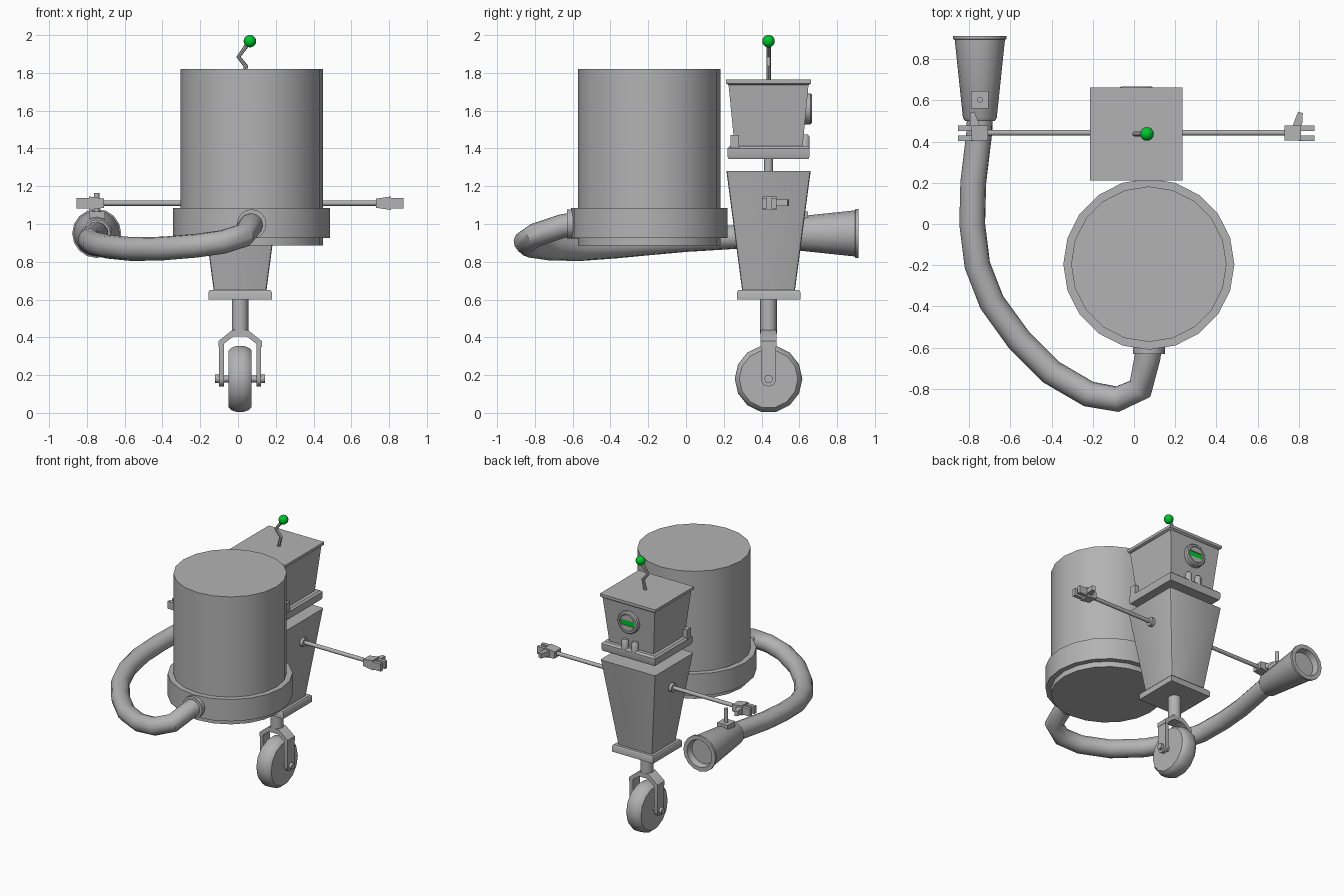
import bpy, bmesh, math
from mathutils import Vector, Matrix

if "Cube" in bpy.data.objects:
    bpy.data.objects.remove(bpy.data.objects["Cube"])

def material(name, rgb):
    m = bpy.data.materials.new(name)
    m.diffuse_color = (*rgb, 1)
    m.use_nodes = True
    m.node_tree.nodes["Principled BSDF"].inputs["Base Color"].default_value = m.diffuse_color
    return m

GREY = material("grey metal", (0.45, 0.45, 0.45))
GREEN = material("bright green", (0.0, 0.55, 0.03))
CX, CY = 0.011, 0.437          # centre line of the robot

def finish(name, bm, mat=GREY, angle=40):
    bmesh.ops.recalc_face_normals(bm, faces=bm.faces)
    me = bpy.data.meshes.new(name)
    bm.to_mesh(me)
    bm.free()
    ob = bpy.data.objects.new(name, me)
    bpy.context.collection.objects.link(ob)
    me.materials.append(mat)
    bpy.ops.object.select_all(action='DESELECT')
    ob.select_set(True)
    bpy.context.view_layer.objects.active = ob
    bpy.ops.object.shade_smooth_by_angle(angle=math.radians(angle))
    return ob

def lathe(name, profile, origin, axis=(0, 0, 1), n=16, mat=GREY):
    """Turn (radius, height) points about an axis, closing both ends."""
    bm = bmesh.new()
    rot = Vector(axis).to_track_quat('Z', 'Y')
    rings = []
    for r, h in profile:
        rings.append([bm.verts.new(rot @ Vector((r * math.cos(2 * math.pi * i / n),
                      r * math.sin(2 * math.pi * i / n), h)) + Vector(origin)) for i in range(n)])
    for a, b in zip(rings, rings[1:]):
        for i in range(n):
            bm.faces.new((a[i], a[(i + 1) % n], b[(i + 1) % n], b[i]))
    bm.faces.new(rings[0])
    bm.faces.new(rings[-1])
    return finish(name, bm, mat)

def rod(name, a, b, r, n=12):
    d = Vector(b) - Vector(a)
    return lathe(name, [(r, 0), (r, d.length)], a, d, n)

def box(name, x, y, z, mat=GREY):
    bm = bmesh.new()
    bmesh.ops.create_cube(bm, size=1)
    for v in bm.verts:
        v.co = [(s[0] + s[1]) / 2 + c * (s[1] - s[0]) for c, s in zip(v.co, (x, y, z))]
    return finish(name, bm, mat)

def taper(name, sections, bevel=0):
    """Square tower from (half width, z) sections on the robot centre line."""
    bm = bmesh.new()
    rings = [[bm.verts.new((CX + sx * h, CY + sy * h, z))
              for sx, sy in ((-1, -1), (1, -1), (1, 1), (-1, 1))] for h, z in sections]
    side = []
    for a, b in zip(rings, rings[1:]):
        for i in range(4):
            bm.faces.new((a[i], a[(i + 1) % 4], b[(i + 1) % 4], b[i]))
            side.append(bm.edges.get((a[i], b[i])))
    bm.faces.new(rings[0])
    bm.faces.new(rings[-1])
    if bevel:
        bmesh.ops.bevel(bm, geom=side, offset=bevel, segments=2, affect='EDGES', profile=0.5)
    return finish(name, bm)

def prism(name, pts, lo, hi, place):
    """Extrude a 2D outline from lo to hi; place(u, v, w) gives the 3D point."""
    bm = bmesh.new()
    a = [bm.verts.new(place(u, v, lo)) for u, v in pts]
    b = [bm.verts.new(place(u, v, hi)) for u, v in pts]
    n = len(pts)
    for i in range(n):
        bm.faces.new((a[i], a[(i + 1) % n], b[(i + 1) % n], b[i]))
    bm.faces.new(a)
    bm.faces.new(b)
    return finish(name, bm)

def tube(name, pts, r, res=4):
    cu = bpy.data.curves.new(name, 'CURVE')
    cu.dimensions = '3D'
    cu.bevel_depth, cu.bevel_resolution, cu.use_fill_caps = r, res, True
    sp = cu.splines.new('POLY')
    sp.points.add(len(pts) - 1)
    for p, co in zip(sp.points, pts):
        p.co = (*co, 1)
    tmp = bpy.data.objects.new("path", cu)
    bpy.context.collection.objects.link(tmp)
    me = bpy.data.meshes.new_from_object(tmp.evaluated_get(bpy.context.evaluated_depsgraph_get()))
    bpy.data.objects.remove(tmp)
    bm = bmesh.new()
    bm.from_mesh(me)
    return finish(name, bm)

# Tank with its base band
lathe("tank", [(0.377, 0.885), (0.377, 0.925), (0.415, 0.925), (0.415, 1.085),
               (0.377, 1.085), (0.377, 1.82)], (0.072, -0.195, 0), n=20)

# Suction hose, its collar and the nozzle
lathe("hose_collar", [(0.078, 0), (0.078, 0.06)], (0.072, -0.57, 1.0), (0, -1, 0))
tube("hose", [(0.075, -0.58, 1.0), (0.065, -0.65, 0.99), (0.03, -0.80, 0.94), (-0.08, -0.85, 0.905),
              (-0.22, -0.825, 0.885), (-0.40, -0.72, 0.87), (-0.56, -0.56, 0.867),
              (-0.69, -0.38, 0.88), (-0.76, -0.20, 0.897), (-0.785, 0.0, 0.915),
              (-0.78, 0.2, 0.927), (-0.75, 0.45, 0.945), (-0.748, 0.53, 0.95)], 0.063)
lathe("nozzle", [(0.072, 0.50), (0.082, 0.515), (0.122, 0.895), (0.13, 0.897), (0.13, 0.913),
                 (0.10, 0.913), (0.09, 0.87)], (-0.748, 0, 0.95), (0, 1, 0))
box("nozzle_switch_base", (-0.79, -0.705), (0.56, 0.645), (1.0, 1.065))
rod("nozzle_switch", (-0.748, 0.603, 1.05), (-0.748, 0.603, 1.165), 0.014)

# Body, waist plate and neck
taper("body", [(0.14, 0.65), (0.223, 1.28)], 0.012)
taper("waist_plate", [(0.168, 0.60), (0.168, 0.64), (0.16, 0.65)])
rod("neck", (CX, CY, 1.26), (CX, CY, 1.36), 0.024)

# Head, lid and jaw with upturned ends
taper("head", [(0.175, 1.36), (0.212, 1.74)])
taper("head_lid", [(0.212, 1.735), (0.225, 1.745), (0.225, 1.765)])
taper("jaw", [(0.212, 1.345), (0.218, 1.36), (0.218, 1.40), (0.205, 1.412)])
for s in (-1, 1):
    xa, xb = sorted((CX + s * 0.18, CX + s * 0.215))
    box("jaw_end", (xa, xb), (0.235, 0.28), (1.38, 1.47))
    lathe("tooth", [(0.024, 0), (0.024, 0.07), (0.014, 0.083)],
          (CX + s * 0.04, 0.632, 1.39), n=10)

# Eye with a green slit
lathe("eye", [(0.082, 0.60), (0.082, 0.66), (0.074, 0.667), (0.062, 0.667), (0.06, 0.657)],
      (CX, 0, 1.61), (0, 1, 0), 20)
for s in (-1, 1):
    prism("eyelid", [(0.058 * math.cos(a), s * 0.058 * math.sin(a))
                     for a in (math.radians(20 + 14 * i) for i in range(11))],
          0.65, 0.666, lambda u, v, w: (CX + u, w, 1.61 + v))
box("eye_slit", (CX - 0.055, CX + 0.055), (0.653, 0.660), (1.59, 1.63), GREEN)

# Antenna
tube("antenna", [(0.022, CY, 1.75), (0.042, CY, 1.835), (0.003, CY, 1.885), (0.06, CY, 1.965)], 0.012, 2)
lathe("antenna_ball", [(0.033 * math.sin(math.pi * i / 10) + 0.0001, -0.033 * math.cos(math.pi * i / 10))
                       for i in range(11)], (0.063, CY, 1.968), mat=GREEN)

# Arms with three-fingered hands, mirrored left and right
AY, AZ = 0.443, 1.11
for s in (-1, 1):
    side = "right" if s > 0 else "left"
    X = lambda d: CX + s * d
    rod(side + "_shoulder", (X(0.18), AY, AZ), (X(0.225), AY, AZ), 0.032)
    rod(side + "_arm", (X(0.17), AY, AZ), (X(0.74), AY, AZ), 0.014)
    palm = prism(side + "_palm", [(0.72, -0.024), (0.80, -0.036), (0.80, 0.036), (0.72, 0.024)],
                 -0.038, 0.036, lambda u, v, w: (X(u), AY + w, AZ + v))
    for y in (-0.027, 0.022):
        xa, xb = sorted((X(0.79), X(0.865)))
        box(side + "_finger", (xa, xb), (AY + y - 0.013, AY + y + 0.013), (AZ - 0.027, AZ + 0.027))
    prism(side + "_thumb", [(0.755, 0.02), (0.80, 0.02), (0.805, 0.04), (0.808, 0.095), (0.785, 0.102),
                            (0.765, 0.05)],
          -0.016, 0.02, lambda u, v, w: (X(u), AY + v, AZ + w))

# Stem, fork, axle and wheel
rod("stem", (CX, CY, 0.42), (CX, CY, 0.61), 0.044)
prism("fork_bridge", [(-0.115, 0.35), (-0.115, 0.38), (-0.04, 0.44), (0.04, 0.44), (0.115, 0.38),
                      (0.115, 0.35), (0.088, 0.35), (0.085, 0.367), (0.035, 0.405),
                      (-0.035, 0.405), (-0.085, 0.367), (-0.088, 0.35)],
      -0.042, 0.042, lambda u, v, w: (CX + u, CY + w, v))
leg = [(-0.04, 0.36)] + [(0.04 * math.cos(a), 0.18 + 0.04 * math.sin(a))
       for a in (math.pi + math.pi * i / 8 for i in range(9))] + [(0.04, 0.36)]
for s in (-1, 1):
    prism("fork_leg", leg, s * 0.086, s * 0.112, lambda u, v, w: (CX + w, CY + u, v))
    rod("axle_nut", (CX + s * 0.105, CY, 0.18), (CX + s * 0.132, CY, 0.18), 0.022)
rod("axle", (CX - 0.11, CY, 0.18), (CX + 0.11, CY, 0.18), 0.018)
lathe("wheel", [(0.155, -0.06), (0.17, -0.045), (0.179, -0.02), (0.179, 0.02),
                (0.17, 0.045), (0.155, 0.06)], (CX, CY, 0.18), (1, 0, 0), 14)
